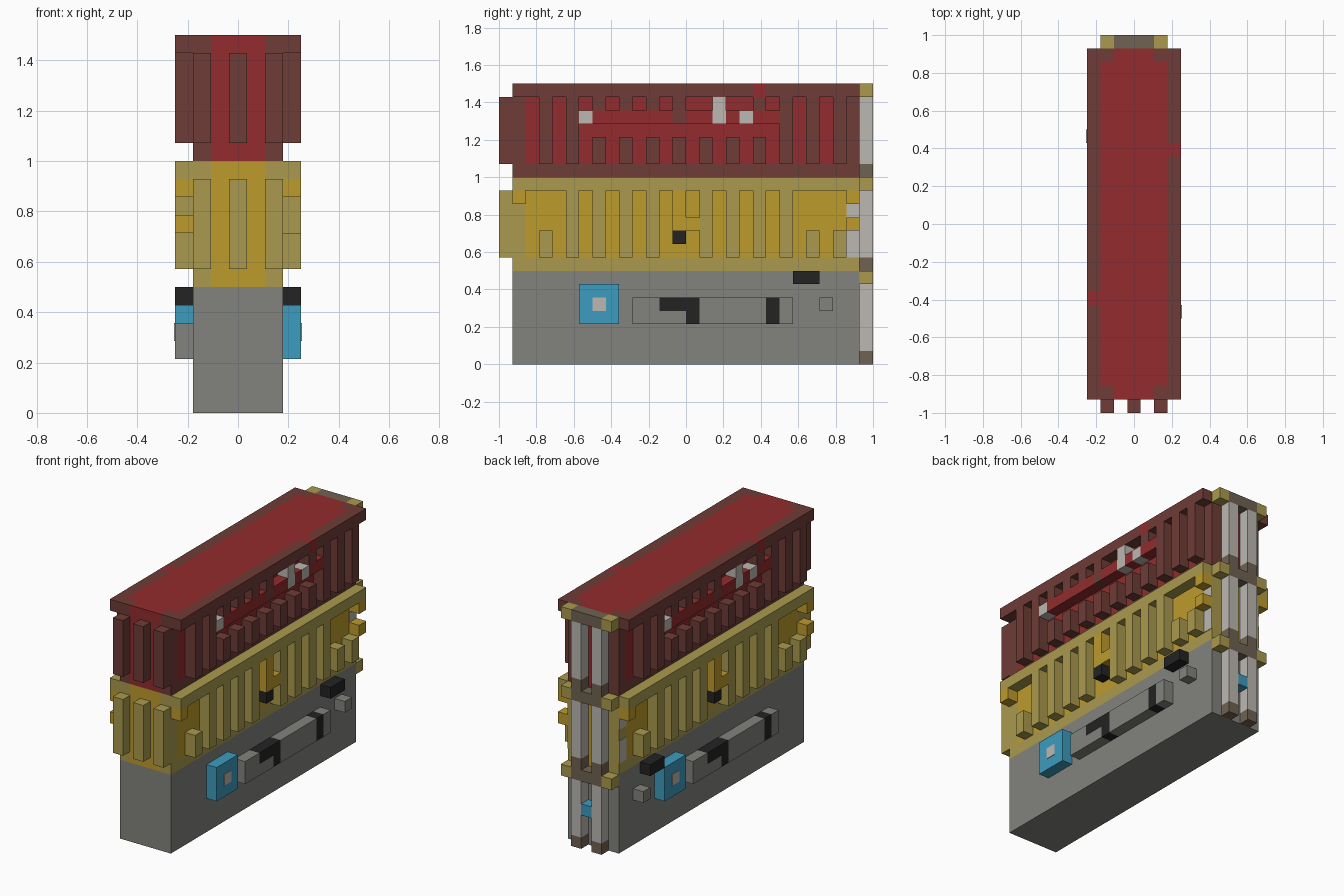
import bpy
import bmesh
from mathutils import Matrix, Vector

if "Cube" in bpy.data.objects:
    bpy.data.objects.remove(bpy.data.objects["Cube"], do_unlink=True)

UNIT = 1 / 14          # edge of one block
WIDE, LONG = 7, 28     # full footprint in blocks


def linear(v):
    return v / 12.92 if v <= 0.04045 else ((v + 0.055) / 1.055) ** 2.4


def material(name, hex_code):
    mat = bpy.data.materials.new(name)
    rgb = [linear(int(hex_code[i:i + 2], 16) / 255) for i in (0, 2, 4)]
    mat.diffuse_color = (*rgb, 1)
    mat.use_nodes = True
    mat.node_tree.nodes["Principled BSDF"].inputs["Base Color"].default_value = (*rgb, 1)
    return mat


RED = material("red", "932b2d")
MAROON = material("maroon", "6e3c36")
GOLD = material("gold", "bd9b2c")
OLIVE = material("olive", "aa9a4d")
GRAY = material("gray", "82827d")
BLACK = material("black", "232323")
BLUE = material("blue", "3c9cbf")
WHITE = material("pale gray", "bcb8b2")
BROWN = material("brown", "6f6252")


def part(name, mat, boxes, twin=""):
    """Boxes given as (x, y, z) ranges in block edges.
    twin: 'turn' adds a half-turn copy, 'mirror' a left-right copy."""
    every = list(boxes)
    for x, y, z in boxes:
        flipped = (WIDE - x[1], WIDE - x[0])
        if twin == "turn":
            every.append((flipped, (LONG - y[1], LONG - y[0]), z))
        elif twin == "mirror":
            every.append((flipped, y, z))
    bm = bmesh.new()
    for box in every:
        lo, hi = (Vector([r[i] for r in box]) for i in (0, 1))
        mid = (lo + hi) / 2 - Vector((WIDE / 2, LONG / 2, 0))
        bmesh.ops.create_cube(bm, size=1, matrix=Matrix.Translation(mid * UNIT)
                              @ Matrix.Diagonal((*((hi - lo) * UNIT), 1)))
    mesh = bpy.data.meshes.new(name)
    bm.to_mesh(mesh)
    bm.free()
    mesh.materials.append(mat)
    obj = bpy.data.objects.new(name, mesh)
    bpy.context.collection.objects.link(obj)


SIDE = (6, 7)          # the layer of blocks outside the left wall
BODY = (1, 27)         # container length
CORE = (2, 5)          # middle strip of the end walls


def on_side(y, z):
    return (SIDE, y, z)


def rib(c, z):
    return on_side((c, c + 1), z)


def container(name, base, panel, frame):
    """Corrugated container: core, frame, roof rim and end ribs."""
    wall = (base + 1, base + 6)
    sill, rim = (base, base + 1), (base + 6, base + 7)
    part(name + "_core", panel, [(CORE, BODY, (base, base + 6))])
    part(name + "_side_walls", panel, [((5, 6), (2, 26), wall)], "mirror")
    part(name + "_corner_posts", frame,
         [((5, 6), (1, 2), wall), ((5, 6), (26, 27), wall)], "mirror")
    part(name + "_sills", frame, [((5, 6), BODY, sill)], "mirror")
    part(name + "_roof", panel, [(CORE, BODY, rim)])
    part(name + "_roof_sides", panel, [((5, 6), (2, 26), rim)], "mirror")
    part(name + "_roof_corners", frame,
         [((5, 6), (1, 2), rim), ((5, 6), (26, 27), rim)], "mirror")
    part(name + "_front_ribs", frame,
         [((x, x + 1), (0, 1), wall) for x in (1, 3, 5)])
    return wall, rim


# Bottom container: plain block with side fittings
part("gray_core", GRAY, [((1, 6), BODY, (0, 7))])
part("blue_panel", BLUE, [on_side((6, 9), (3, 6))], "turn")
part("panel_badge", WHITE, [((7, 7.05), (7, 8), (4, 5))], "turn")
part("side_bar", GRAY, [on_side((10, 12), (3, 5)), on_side((12, 14), (3, 4)),
                        on_side((15, 20), (3, 5)), on_side((21, 22), (3, 5))], "turn")
part("bar_clamps", BLACK, [on_side((12, 15), (4, 5)), rib(14, (3, 4)),
                           rib(20, (3, 5))], "turn")
part("side_handle", BLACK, [on_side((22, 24), (6, 7))], "mirror")
part("side_stud", GRAY, [rib(24, (4, 5))], "mirror")

# Middle container: gold with olive frame
wall, rim = container("gold", 7, GOLD, OLIVE)
top = wall[1]
part("gold_roof_rim", OLIVE, [on_side(BODY, rim)], "mirror")
part("gold_ribs", OLIVE,
     [rib(c, wall) for c in range(5, 25, 2) if c not in (13, 23)]
     + [rib(3, (8, 10)), rib(23, (8, 10)), rib(25, (8, 10))], "turn")
part("gold_corner_blocks", GOLD, [rib(1, (top - 1, top)), rib(26, (top - 1, top)),
                                  rib(26, (10, 11))], "turn")
part("gold_lock", GOLD, [on_side((13, 15), (10, 11)), rib(13, (11, top))], "turn")
part("gold_lock_latch", BLACK, [rib(13, (9, 10))], "turn")
part("gold_worn_patches", WHITE, [((6, 6.05), (26, 27), (8, 10)),
                                  ((6, 6.05), (26, 27), (11, 12))], "mirror")

# Top container: red with maroon frame
wall, rim = container("red", 14, RED, MAROON)
top = wall[1]
part("red_roof_rim", MAROON, [on_side((1, 19), rim), on_side((20, 27), rim)], "turn")
part("red_rim_patch", RED, [rib(19, rim)], "turn")
part("red_tall_ribs", MAROON, [rib(c, wall) for c in (3, 5, 21, 23, 25)], "turn")
part("red_lower_ribs", MAROON, [rib(c, (15, 17)) for c in range(7, 21, 2)], "turn")
part("red_upper_ribs", MAROON,
     [rib(c, (top - 1, top)) for c in (7, 9, 11, 19)] + [rib(13, (18, top))], "turn")
part("red_side_strip", RED, [on_side(y, (18, 19)) for y in
                             ((7, 13), (14, 16), (17, 18), (19, 21))], "turn")
part("red_side_lights", WHITE, [rib(6, (18, 19)), rib(16, (18, top)),
                                rib(18, (18, 19))], "turn")

# Back doors: lock rods, brackets and corner fittings, same on each level
BACK = (27, 28)
levels = (0, 7, 14)
rods = [(x, x + 1) for x in (2, 4)]
part("door_rods", WHITE, [(x, BACK, (b + 1, b + 6)) for b in levels for x in rods])
part("rod_feet", BROWN, [(x, BACK, (b, b + 1)) for b in levels for x in rods])
part("door_headers", BROWN, [(CORE, BACK, (b + 6, b + 7)) for b in levels])
part("corner_fittings", OLIVE, [((5, 6), BACK, (b + 6, b + 7)) for b in levels], "mirror")
part("door_lock", BLUE, [((3, 4), BACK, (3, 4))])
